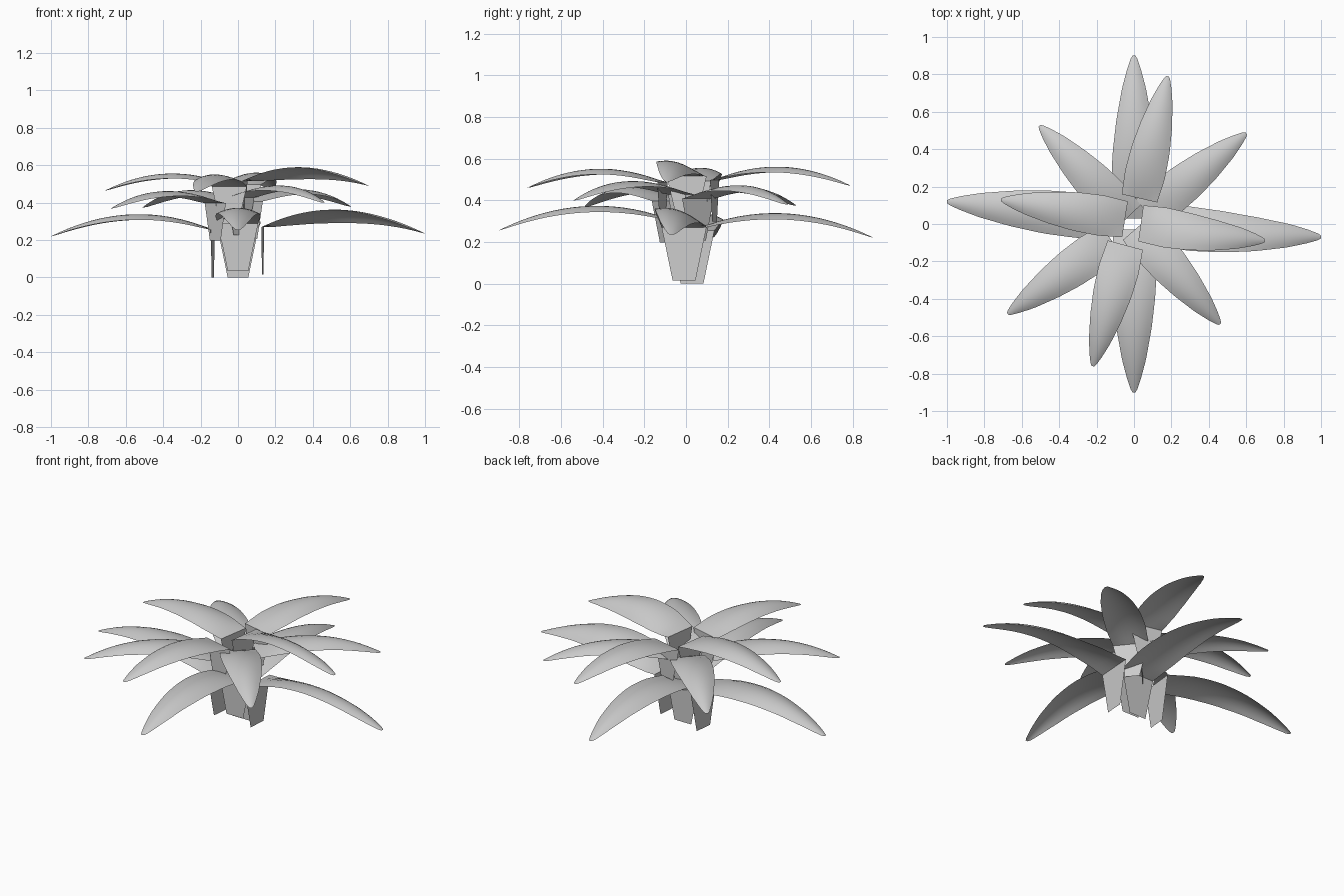
import bpy, bmesh, math
from mathutils import Vector

if "Cube" in bpy.data.objects:
    bpy.data.objects.remove(bpy.data.objects["Cube"])

# half-width along the blade (0 = stem fold, 1 = tip), at unit scale
PROFILE = [(0, .108), (.2, .121), (.4, .115), (.6, .095), (.8, .064),
           (.92, .036), (.98, .018), (1, .008)]
ROWS = 20
COLS = 8


def half_width(t):
    for (a, wa), (b, wb) in zip(PROFILE, PROFILE[1:]):
        if t <= b:
            return wa + (wb - wa) * (t - a) / (b - a)
    return PROFILE[-1][1]


def make_leaf(name, tip, yaw, length, wide, arch, stem, roll=0):
    """Thin arched leaf folded down into a flat tapering stem."""
    a = math.radians(yaw)
    out = Vector((math.cos(a), math.sin(a), 0))
    side = Vector((-out.y, out.x, 0))
    up = Vector((0, 0, 1))
    drop = .035 * length / .87
    base = Vector(tip) - out * length + up * drop
    bm = bmesh.new()
    rows = []

    # stem: straight strip from the foot to the fold
    foot = [bm.verts.new(base - up * stem + side * (.055 * wide * (2 * j / COLS - 1)))
            for j in range(COLS + 1)]
    rows.append(foot)

    # blade: arched midline with a rounded cross-section
    for i in range(ROWS + 1):
        t = 1 - (1 - i / ROWS) ** 1.3
        w = half_width(t) * wide
        mid = base + out * (length * t) + up * (4 * arch * t * (1 - t) - drop * t)
        bump = math.sin(math.pi * t) ** .7 if 0 < t < 1 else 0
        r = math.radians(roll) * bump
        camber = .03 * wide * bump
        row = []
        for j in range(COLS + 1):
            s = 2 * j / COLS - 1
            y, z = w * s, -camber * s * s
            row.append(bm.verts.new(mid + side * (y * math.cos(r) - z * math.sin(r))
                                    + up * (y * math.sin(r) + z * math.cos(r))))
        rows.append(row)

    for lo, hi in zip(rows, rows[1:]):
        for j in range(COLS):
            bm.faces.new((lo[j], hi[j], hi[j + 1], lo[j + 1]))
    bm.normal_update()
    if rows[8][4].normal.z < 0:
        bmesh.ops.reverse_faces(bm, faces=bm.faces[:])
    me = bpy.data.meshes.new(name)
    bm.to_mesh(me)
    bm.free()
    ob = bpy.data.objects.new(name, me)
    bpy.context.collection.objects.link(ob)
    bpy.ops.object.select_all(action='DESELECT')
    ob.select_set(True)
    bpy.context.view_layer.objects.active = ob
    bpy.ops.object.shade_smooth_by_angle(angle=math.radians(35))


# tiers: name, length, width scale, arch height, stem height, leaves (tip, yaw, roll)
TIERS = [
    ("lower_leaf", .87, 1.0, .1, .255, [
        ((1, -.07, .235), -4, -18), ((0, .9, .22), 90, 0),
        ((-1, .12, .22), 174, 0), ((0, -.9, .255), 270, 0)]),
    ("middle_leaf", .68, .9, .078, .2, [
        ((.6, .485, .38), 39, 0), ((-.505, .525, .375), 134, 0),
        ((-.675, -.48, .37), 215.5, 0), ((.46, -.535, .4), 311, 0)]),
    ("upper_leaf", .67, .9, .077, .2, [
        ((.7, -.09, .49), -8, -18), ((.18, .79, .47), 77, 0),
        ((-.71, .13, .465), 171, 0), ((-.22, -.76, .46), 255, 0)]),
]
for name, length, wide, arch, stem, leaves in TIERS:
    for k, (tip, yaw, roll) in enumerate(leaves):
        make_leaf(f"{name}_{k + 1}", tip, yaw, length, wide, arch, stem, roll)
